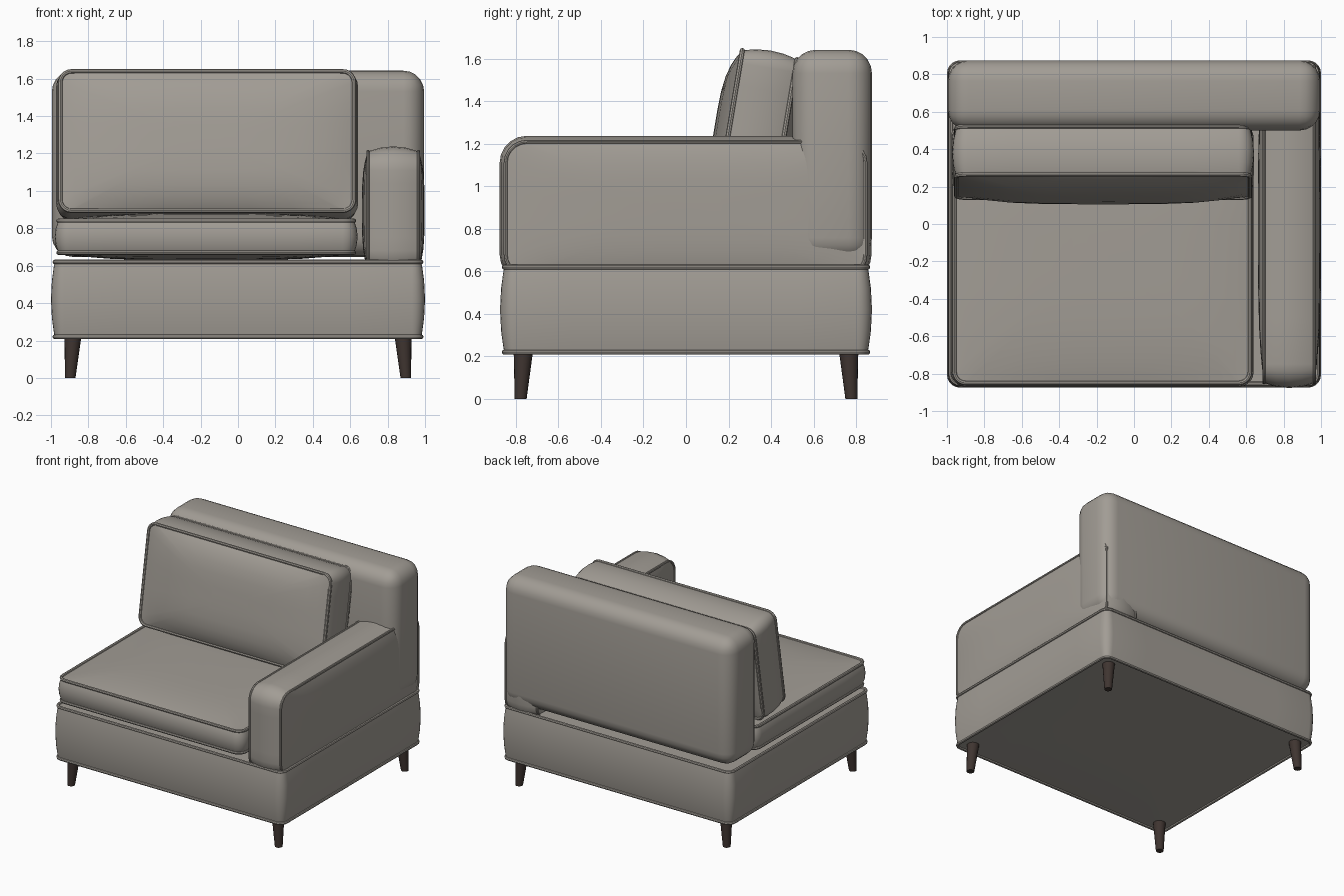
import bpy, bmesh, math
from mathutils import Vector

if "Cube" in bpy.data.objects:
    bpy.data.objects.remove(bpy.data.objects["Cube"])


def material(name, rgb):
    m = bpy.data.materials.new(name)
    m.diffuse_color = (*rgb, 1)
    m.use_nodes = True
    m.node_tree.nodes["Principled BSDF"].inputs["Base Color"].default_value = m.diffuse_color
    return m


FABRIC = material("taupe fabric", (0.36, 0.335, 0.30))
WOOD = material("dark wood", (0.05, 0.035, 0.03))


def finish(name, bm, loc, mat, angle=40):
    bmesh.ops.recalc_face_normals(bm, faces=bm.faces)
    me = bpy.data.meshes.new(name)
    bm.to_mesh(me)
    bm.free()
    ob = bpy.data.objects.new(name, me)
    bpy.context.collection.objects.link(ob)
    ob.location = loc
    me.materials.append(mat)
    bpy.ops.object.select_all(action='DESELECT')
    ob.select_set(True)
    bpy.context.view_layer.objects.active = ob
    bpy.ops.object.shade_smooth_by_angle(angle=math.radians(angle))
    return ob


def outline(a, b, r, corner=5, straight=6):
    """Rounded rectangle as (u, v, normal u, normal v)."""
    arcs = []
    for q, (su, sv) in enumerate(((1, 1), (-1, 1), (-1, -1), (1, -1))):
        arcs.append([])
        for i in range(corner + 1):
            t = math.pi / 2 * (q + i / corner)
            c, s = math.cos(t), math.sin(t)
            arcs[-1].append(Vector((su * (a - r) + r * c, sv * (b - r) + r * s, c, s)))
    pts = []
    for q in range(4):
        pts += arcs[q]
        p, n = arcs[q][-1], arcs[(q + 1) % 4][0]
        pts += [p.lerp(n, k / straight) for k in range(1, straight)]
    return pts


def bridge(bm, rings, closed=False):
    n = len(rings[0])
    pairs = list(zip(rings, rings[1:])) + ([(rings[-1], rings[0])] if closed else [])
    for r0, r1 in pairs:
        for i in range(n):
            j = (i + 1) % n
            bm.faces.new((r0[i], r0[j], r1[j], r1[i]))


def upholstered(name, axis, loc, a, b, t, r, bulge, crown, pipe=0.012):
    """Stuffed block: bulging border, crowned faces, piping on both rims."""
    put = {'X': lambda u, v, h: (h, u, v),
           'Y': lambda u, v, h: (u, h, v),
           'Z': lambda u, v, h: (u, v, h)}[axis]
    bm = bmesh.new()
    pts = outline(a, b, r)

    def face_ring(s, sign):
        ring = []
        for u, v, _, _ in pts:
            u, v = u * s, v * s
            f = (1 - (u / a) ** 4) * (1 - (v / b) ** 4) if s < 1 else 0
            ring.append(bm.verts.new(put(u, v, sign * (t / 2 + crown * f))))
        return ring

    scales = (0.2, 0.45, 0.65, 0.8, 0.9, 0.96, 1)
    rings = [face_ring(s, -1) for s in scales]
    for k in (-0.85, -0.5, 0, 0.5, 0.85):
        o = bulge * (1 - k * k)
        rings.append([bm.verts.new(put(u + nu * o, v + nv * o, k * t / 2))
                      for u, v, nu, nv in pts])
    rings += [face_ring(s, 1) for s in reversed(scales)]
    bridge(bm, rings)
    bm.faces.new(rings[0])
    bm.faces.new(rings[-1])
    # piping cords
    for sign in (-1, 1):
        tube = []
        for k in range(8):
            c, s = math.cos(k * math.pi / 4) * pipe, math.sin(k * math.pi / 4) * pipe
            tube.append([bm.verts.new(put(u + nu * c, v + nv * c, sign * t / 2 + s))
                         for u, v, nu, nv in pts])
        bridge(bm, tube, closed=True)
    return finish(name, bm, loc, FABRIC)


# base, arm and seat cushion
upholstered("base", 'Z', (0, 0, 0.42), 0.98, 0.855, 0.40, 0.05, 0.02, 0.003)
upholstered("arm", 'X', (0.83, -0.002, 0.895), 0.847, 0.315, 0.27, 0.10, 0.028, 0.032, 0.009)
upholstered("seat_cushion", 'Z', (-0.17, -0.165, 0.755), 0.79, 0.685, 0.17, 0.06, 0.02, 0.04)

# leaning back cushion
back_cushion = upholstered("back_cushion", 'Y', (-0.165, 0.331, 1.245),
                           0.785, 0.378, 0.26, 0.06, 0.022, 0.07)
back_cushion.rotation_euler.x = math.radians(-9.5)

# backrest: soft rounded block
bm = bmesh.new()
bmesh.ops.create_cube(bm, size=1)
bmesh.ops.scale(bm, vec=(1.99, 0.375, 0.995), verts=bm.verts)
bmesh.ops.bevel(bm, geom=bm.edges[:], offset=0.11, segments=5, profile=0.5, affect='EDGES')
finish("backrest", bm, (0, 0.6875, 1.145), FABRIC)

# splayed tapered legs
for sx, sxn in ((-1, "left"), (1, "right")):
    for sy, syn in ((-1, "front"), (1, "back")):
        bm = bmesh.new()
        bmesh.ops.create_cone(bm, cap_ends=True, segments=16, radius1=0.028,
                              radius2=0.046, depth=0.23)
        for v in bm.verts:
            if v.co.z < 0:
                v.co.x += sx * 0.015
                v.co.y += sy * 0.013
        finish(f"{syn}_{sxn}_leg", bm, (sx * 0.882, sy * 0.765, 0.115), WOOD)
